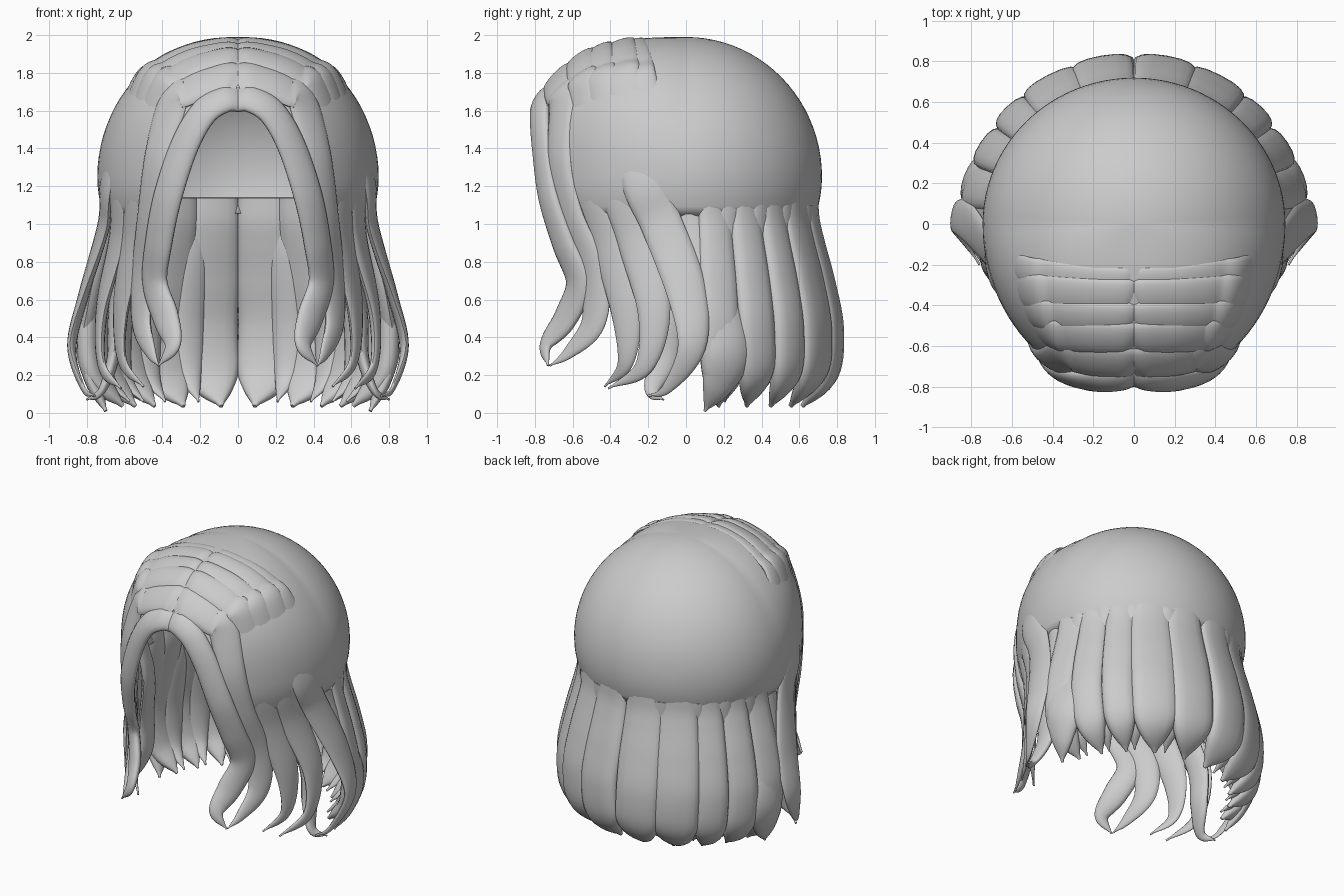
import bpy, bmesh, math
from mathutils import Vector

if "Cube" in bpy.data.objects:
    bpy.data.objects.remove(bpy.data.objects["Cube"])

hair = bpy.data.materials.new("hair_grey")
hair.diffuse_color = (0.6, 0.6, 0.6, 1)
hair.use_nodes = True
hair.node_tree.nodes["Principled BSDF"].inputs["Base Color"].default_value = hair.diffuse_color

RX, RZ, ZC = 0.745, 0.74, 1.25


def depth(s):
    return 0.72 if s > 0 else 0.82


def power(s):
    return 2 + 0.8 * max(0.0, -s)


def dome(x, y, sink=0.0):
    """Point on the upper head surface above (x, y)."""
    u, v = x / RX, y / depth(y)
    rho = min(0.999, math.hypot(u, v))
    n = power(v / max(rho, 1e-6))
    return (x, y, ZC + RZ * (1 - rho ** n) ** (1 / n) - sink)


def comb(y, reach, sweep=0.02):
    """Path from the parting sideways over the dome."""
    pts = [dome(-0.005, y, 0.035), dome(0.05, y, 0.012)]
    for k in range(1, 5):
        t = k / 4
        pts.append(dome(0.05 + (reach - 0.05) * t, y + sweep * t * t, 0.014))
    return pts


def finish(name, bm, angle=50):
    bmesh.ops.recalc_face_normals(bm, faces=bm.faces[:])
    me = bpy.data.meshes.new(name)
    bm.to_mesh(me)
    bm.free()
    me.materials.append(hair)
    ob = bpy.data.objects.new(name, me)
    bpy.context.collection.objects.link(ob)
    bpy.ops.object.select_all(action='DESELECT')
    ob.select_set(True)
    bpy.context.view_layer.objects.active = ob
    bpy.ops.object.shade_smooth_by_angle(angle=math.radians(angle))
    return ob


# Cap: dome whose rim rises into an arched hairline at the front
def make_cap():
    bm = bmesh.new()
    cols, rows = 96, 26
    top = bm.verts.new((0, 0, ZC + RZ))
    rings = []
    for j in range(1, rows + 1):
        ring = []
        for i in range(cols):
            a = 2 * math.pi * i / cols
            c, s = math.cos(a), math.sin(a)
            n = power(s)
            k = min(1, max(0, (-s - 0.8) / 0.2))
            rim = 1.04 + 0.58 * k * k * (3 - 2 * k)
            if rim > ZC:
                end = math.acos(((rim - ZC) / RZ) ** (n / 2))
            else:
                end = math.pi / 2 + (ZC - rim) / RZ
            p = end * j / rows
            if p < math.pi / 2:
                h, z = math.sin(p) ** (2 / n), math.cos(p) ** (2 / n)
            else:
                d = p - math.pi / 2
                h, z = 1 - 0.6 * d * d, -d
            ring.append(bm.verts.new((RX * h * c, depth(s) * h * s, ZC + RZ * z)))
        rings.append(ring)
    for i in range(cols):
        k = (i + 1) % cols
        bm.faces.new((top, rings[0][i], rings[0][k]))
        for a, b in zip(rings, rings[1:]):
            bm.faces.new((a[i], b[i], b[k], a[k]))
    ob = finish("cap", bm)
    mod = ob.modifiers.new("thickness", 'SOLIDIFY')
    mod.thickness = 0.06
    mod.offset = -1


def spline(pts, steps=8):
    p = [Vector(q) for q in pts]
    p = [2 * p[0] - p[1]] + p + [2 * p[-1] - p[-2]]
    out = []
    for i in range(1, len(p) - 2):
        a, b, c, d = p[i - 1:i + 3]
        for k in range(steps):
            t = k / steps
            out.append(0.5 * (2 * b + (c - a) * t + (2 * a - 5 * b + 4 * c - d) * t * t
                              + (3 * b - a - 3 * c + d) * t ** 3))
    return out + [p[-2]]


# Lock: flattened tapering sweep facing outward from the head, mirrored in x
def lock(name, pts, width, thick, start=0.8, taper=0.65, box=1.0, sides=16):
    path = spline(pts)
    bm = bmesh.new()
    rings, prev = [], None
    run = [0.0]
    for p, q in zip(path, path[1:]):
        run.append(run[-1] + (q - p).length)
    last = len(path) - 1
    for i, p in enumerate(path):
        t = run[i] / run[-1]
        tan = (path[min(i + 1, last)] - path[max(i - 1, 0)]).normalized()
        out = p - Vector((0, -0.1, min(p.z, 1.2)))
        out = (out - out.dot(tan) * tan).normalized()
        if prev:
            out = out * 0.5 + prev
            out = (out - out.dot(tan) * tan).normalized()
        prev = out
        side = tan.cross(out)
        f = start + (1 - start) * min(1, t / 0.4)
        if t > taper:
            f *= max(0.06, 1 - ((t - taper) / (1 - taper)) ** 1.9)
        g = min(1, max(f, 0.1) ** 0.7)
        ring = []
        for k in range(sides):
            c, s = math.cos(2 * math.pi * k / sides), math.sin(2 * math.pi * k / sides)
            c = math.copysign(abs(c) ** box, c)
            s = math.copysign(abs(s) ** box, s)
            ring.append(bm.verts.new(p + side * (c * width * f / 2) + out * (s * thick * g / 2)))
        rings.append(ring)
    for a, b in zip(rings, rings[1:]):
        for k in range(sides):
            m = (k + 1) % sides
            bm.faces.new((a[k], a[m], b[m], b[k]))
    bm.faces.new(rings[0])
    bm.faces.new(rings[-1])
    ob = finish(name, bm)
    ob.modifiers.new("mirror", 'MIRROR').use_mirror_merge = False


make_cap()

# Fringe locks framing the face, with a joined curl at the ends
lock("face_lock", [(-0.005, -0.74, 1.66), (0.07, -0.765, 1.66), (0.18, -0.775, 1.59),
                   (0.28, -0.765, 1.42), (0.37, -0.73, 1.15), (0.42, -0.65, 0.9),
                   (0.44, -0.57, 0.69), (0.38, -0.64, 0.5), (0.345, -0.74, 0.36),
                   (0.42, -0.73, 0.25)], 0.17, 0.075, start=0.95, taper=0.78)
lock("temple_lock", comb(-0.68, 0.34, 0.03) +
     [(0.42, -0.67, 1.35), (0.46, -0.61, 1.05), (0.5, -0.49, 0.74),
      (0.51, -0.49, 0.48), (0.46, -0.62, 0.32), (0.42, -0.72, 0.25)],
     0.18, 0.065, start=1.25, taper=0.72)

# Side locks combed from the parting over the cap
lock("front_side_lock", comb(-0.56, 0.42) +
     [(0.525, -0.52, 1.25), (0.56, -0.41, 0.9), (0.62, -0.32, 0.55),
      (0.61, -0.32, 0.27), (0.5, -0.43, 0.14)], 0.2, 0.065, start=0.95)
lock("middle_side_lock", comb(-0.46, 0.48) +
     [(0.61, -0.38, 1.25), (0.64, -0.27, 0.92), (0.72, -0.17, 0.55),
      (0.72, -0.22, 0.25), (0.62, -0.41, 0.13)], 0.2, 0.065, start=0.8)
lock("broad_side_lock", comb(-0.35, 0.52) +
     [(0.685, -0.24, 1.25), (0.71, -0.13, 1.0), (0.81, 0.0, 0.65),
      (0.88, 0.03, 0.35), (0.82, -0.1, 0.13), (0.76, -0.2, 0.09)],
     0.22, 0.06, start=0.75)
lock("ear_lock", [(0.68, -0.02, 1.18), (0.68, 0.04, 1.0), (0.75, 0.13, 0.65),
                  (0.79, 0.22, 0.35), (0.76, 0.17, 0.15), (0.7, 0.1, 0.01)],
     0.25, 0.1, start=0.5, taper=0.72)
lock("inner_side_lock", [(0.6, -0.25, 1.15), (0.58, -0.2, 0.9), (0.65, -0.12, 0.55),
                         (0.66, -0.12, 0.3), (0.72, -0.18, 0.12), (0.8, -0.12, 0.07)],
     0.17, 0.07)
lock("rim_strand", comb(-0.27, 0.55, 0.05) +
     [(0.705, -0.12, 1.3), (0.69, -0.06, 1.05)], 0.14, 0.04, taper=0.5)

# Nape locks: bulging out below the cap rim and tucking in at the tips
for i, deg in enumerate((79, 60, 43, 28, 13)):
    pts = []
    for z, r, turn in ((1.14, 0.895, 0), (1.02, 0.905, 0), (0.9, 0.94, 0), (0.7, 1.01, 0),
                       (0.45, 1.075, 0), (0.2, 1.04, 1), (0.035, 0.85, 3)):
        a = math.radians(deg + turn)
        pts.append((RX * r * math.cos(a), 0.73 * r * math.sin(a), z))
    lock(f"nape_lock_{i + 1}", pts, 0.31 if i < 2 else 0.22, 0.115,
         start=0.85, taper=0.74, box=0.8)

# Thin under locks filling the gaps between nape locks
for i, deg in enumerate((70, 51, 35, 20)):
    a = math.radians(deg)
    pts = [(RX * r * math.cos(a), 0.73 * r * math.sin(a), z) for z, r in
           ((1.1, 0.93), (0.85, 0.93), (0.45, 1.02), (0.2, 0.99), (0.06, 0.82))]
    lock(f"under_lock_{i + 1}", pts, 0.17, 0.07)
